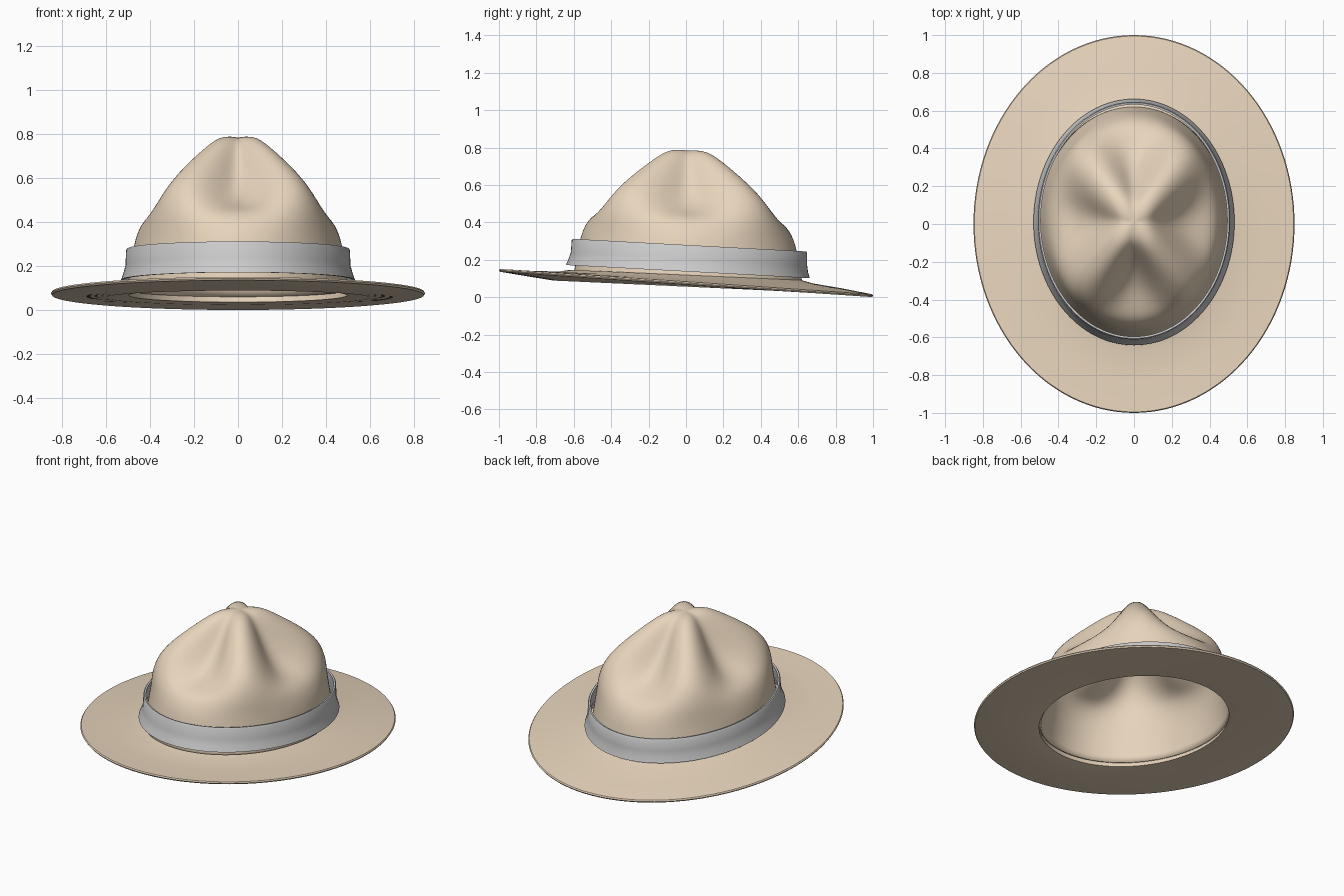
import bpy, math

if "Cube" in bpy.data.objects:
    bpy.data.objects.remove(bpy.data.objects["Cube"])

TAU = 2 * math.pi

felt = bpy.data.materials.new("tan_felt")
felt.diffuse_color = (0.80, 0.66, 0.50, 1)
felt.use_nodes = True
felt.node_tree.nodes["Principled BSDF"].inputs["Base Color"].default_value = felt.diffuse_color


def loft(name, rows, closed=False, cap=None, mat=None):
    """Skin a list of equal rings (given bottom to top, counter-clockwise)."""
    n = len(rows[0])
    verts = [p for r in rows for p in r]
    faces = []
    for i in range(len(rows) if closed else len(rows) - 1):
        k = (i + 1) % len(rows)
        for j in range(n):
            m = (j + 1) % n
            faces.append((i * n + j, i * n + m, k * n + m, k * n + j))
    if cap:
        verts.append(cap)
        last = (len(rows) - 1) * n
        faces += [(last + j, last + (j + 1) % n, len(verts) - 1) for j in range(n)]
    me = bpy.data.meshes.new(name)
    me.from_pydata(verts, [], faces)
    ob = bpy.data.objects.new(name, me)
    bpy.context.collection.objects.link(ob)
    if mat:
        me.materials.append(mat)
    bpy.ops.object.select_all(action='DESELECT')
    ob.select_set(True)
    bpy.context.view_layer.objects.active = ob
    return ob


def ring(a, b, z, slope, yc=0.0, n=128):
    """Ellipse whose height falls towards the back."""
    pts = []
    for j in range(n):
        t = TAU * j / n
        y = yc + b * math.sin(t)
        pts.append((a * math.cos(t), y, z - slope * y))
    return pts


# Brim: wide tilted oval, thicker near the crown
brim = loft("brim", [ring(*r) for r in (
    (0.495, 0.605, 0.066, 0.050), (0.60, 0.71, 0.056, 0.046),
    (0.845, 0.995, 0.068, 0.068), (0.85, 1.0, 0.076, 0.068),
    (0.845, 0.995, 0.083, 0.068), (0.70, 0.83, 0.094, 0.056),
    (0.58, 0.68, 0.105, 0.047), (0.51, 0.62, 0.118, 0.045))],
    closed=True, mat=felt)
bpy.ops.object.shade_smooth_by_angle(angle=math.radians(40))

# Crown: ridge profile on the diagonals, dent profile on the four sides
# (ridge scale, ridge z, dent scale, dent z)
PROFILE = (
    (1.04, 0.09, 1.04, 0.09), (1.02, 0.16, 1.02, 0.16),
    (0.99, 0.26, 0.99, 0.26), (0.97, 0.33, 0.96, 0.33),
    (0.96, 0.39, 0.91, 0.385), (0.945, 0.44, 0.85, 0.42),
    (0.91, 0.50, 0.75, 0.445), (0.84, 0.56, 0.62, 0.475),
    (0.73, 0.615, 0.49, 0.53), (0.60, 0.665, 0.38, 0.605),
    (0.47, 0.71, 0.29, 0.68), (0.34, 0.752, 0.22, 0.738),
    (0.22, 0.783, 0.15, 0.775), (0.10, 0.787, 0.07, 0.783))
rows = []
N = 72
for sr, zr, sd, zd in PROFILE:
    row = []
    for j in range(N):
        t = TAU * j / N
        w = abs(math.sin(2 * t)) ** 2.2
        s, z = sd + (sr - sd) * w, zd + (zr - zd) * w
        y = 0.59 * s * math.sin(t)
        row.append((0.485 * s * math.cos(t), y + 0.012, z - 0.045 * y))
    rows.append(row)
crown = loft("crown", rows, cap=(0, 0.012, 0.783), mat=felt)
sub = crown.modifiers.new("smooth", 'SUBSURF')
sub.levels = sub.render_levels = 1
shell = crown.modifiers.new("felt_thickness", 'SOLIDIFY')
shell.thickness = 0.015
shell.offset = -1
bpy.ops.object.shade_smooth()

# Hat band: flared strip standing slightly off the crown
band = loft("hat_band", [ring(*r) for r in (
    (0.532, 0.652, 0.137, 0.054, 0.010), (0.520, 0.640, 0.170, 0.054, 0.012),
    (0.511, 0.632, 0.205, 0.054, 0.016), (0.509, 0.629, 0.272, 0.054, 0.018),
    (0.504, 0.624, 0.279, 0.054, 0.018), (0.494, 0.614, 0.277, 0.054, 0.018),
    (0.496, 0.617, 0.205, 0.054, 0.016), (0.518, 0.638, 0.137, 0.054, 0.010))],
    closed=True)
bpy.ops.object.shade_smooth_by_angle(angle=math.radians(40))
